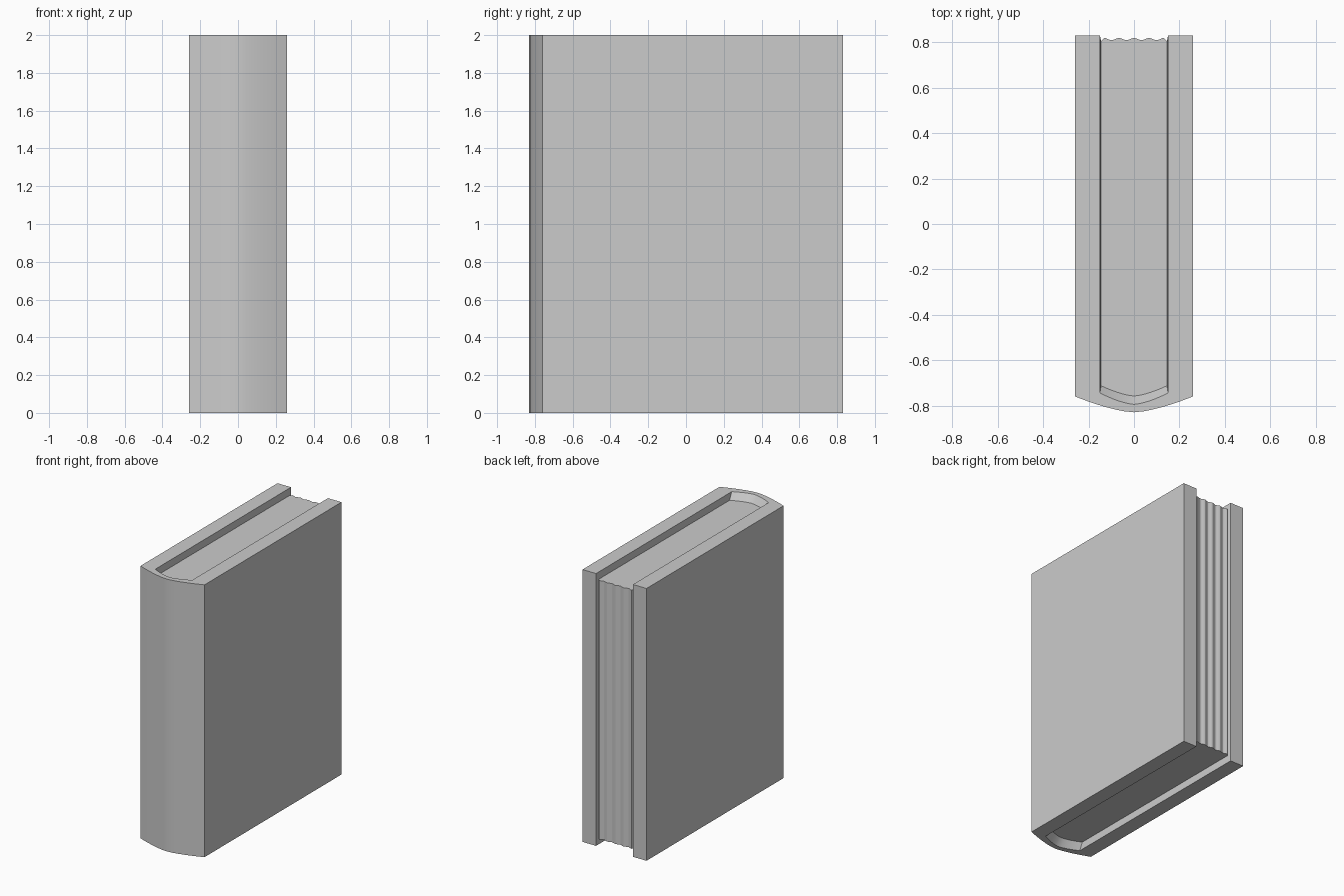
import bpy, math

if "Cube" in bpy.data.objects:
    bpy.data.objects.remove(bpy.data.objects["Cube"])

HEIGHT, LIP = 2.0, 0.05   # book height, recess of the page block


def arc(half, y_edge, y_mid, n=12):
    """Rounded spine line running from -half to +half."""
    xs = [half * (2 * i / n - 1) for i in range(n + 1)]
    return [(x, y_mid + (y_edge - y_mid) * abs(x / half) ** 1.5) for x in xs]


def loft(name, rings):
    """Skin matching (profile, z) rings into a closed solid."""
    n = len(rings[0][0])
    verts = [(x, y, z) for prof, z in rings for x, y in prof]
    faces = [list(range(n))[::-1], [(len(rings) - 1) * n + i for i in range(n)]]
    for r in range(len(rings) - 1):
        for i in range(n):
            j = (i + 1) % n
            faces.append([r * n + i, r * n + j, (r + 1) * n + j, (r + 1) * n + i])
    me = bpy.data.meshes.new(name)
    me.from_pydata(verts, [], faces)
    me.validate()
    ob = bpy.data.objects.new(name, me)
    bpy.context.collection.objects.link(ob)
    bpy.ops.object.select_all(action='DESELECT')
    ob.select_set(True)
    bpy.context.view_layer.objects.active = ob
    bpy.ops.object.shade_smooth_by_angle(angle=math.radians(20))
    return ob


def cover_profile(half, y_edge, y_mid):
    """U-shaped cover outline, counter-clockwise."""
    outer = [(-0.26, 0.83)] + arc(0.26, -0.76, -0.83) + [(0.26, 0.83)]
    inner = [(-0.15, 0.83), (-half, 0.805)] + arc(half, y_edge, y_mid) \
        + [(half, 0.805), (0.15, 0.83)]
    return outer + inner[::-1]


# Cover: hard boards and spine, with the inner spine sloping in to the pages
mouth = cover_profile(0.15, -0.745, -0.795)
waist = cover_profile(0.145, -0.713, -0.758)
loft("cover", [(mouth, 0), (waist, LIP), (waist, HEIGHT - LIP), (mouth, HEIGHT)])

# Page block: rounded at the spine, rippled along the open edge
ripple = [(0.145, 0.805)]
for i in range(-16, 17):
    x = -i * 0.00825
    ripple.append((x, 0.815 + 0.005 * math.cos(2 * math.pi * x / 0.066)))
ripple.append((-0.145, 0.805))
pages = arc(0.145, -0.713, -0.758) + ripple
loft("pages", [(pages, LIP), (pages, HEIGHT - LIP)])
